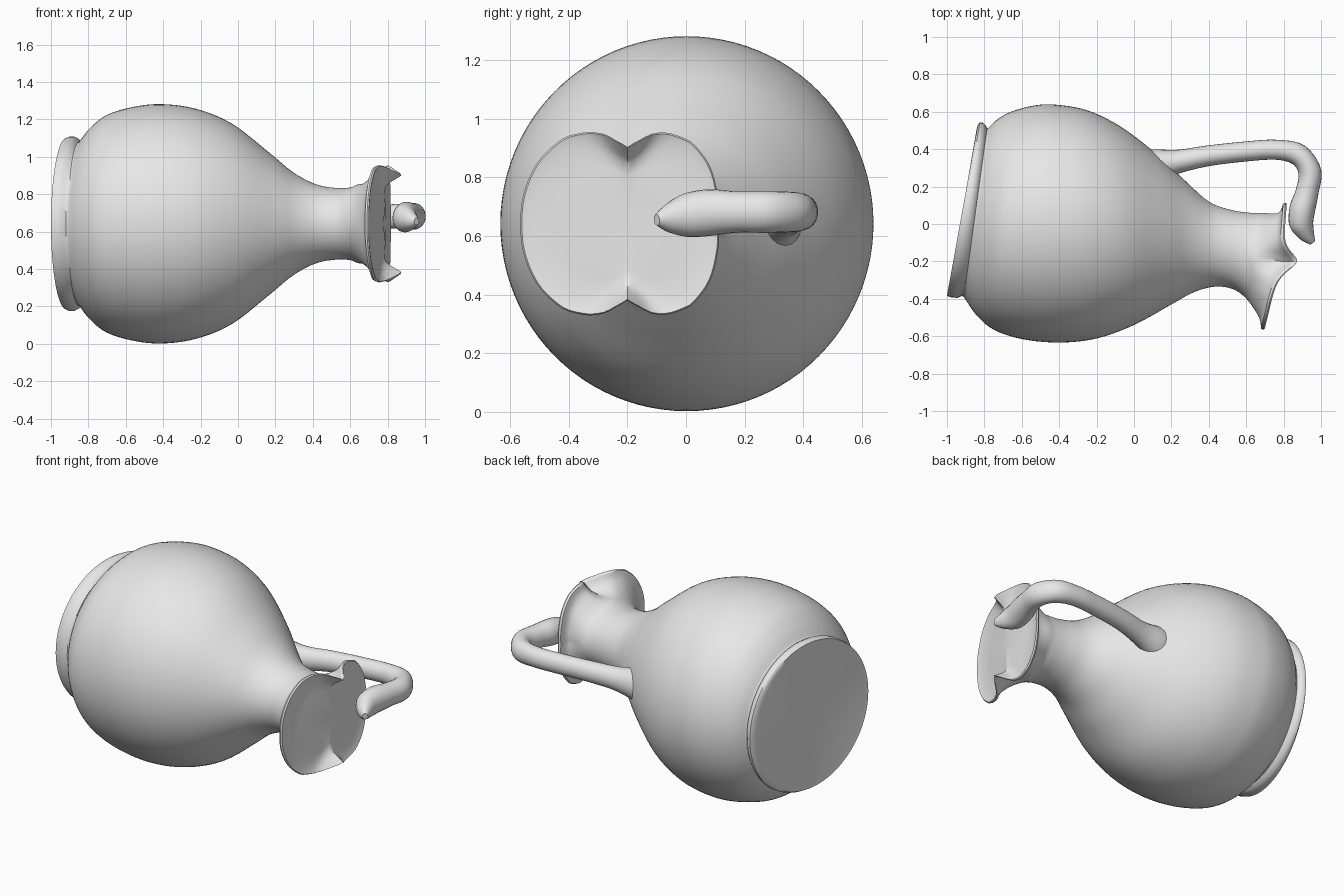
import bpy, bmesh, math
from mathutils import Vector

cube = bpy.data.objects.get("Cube")
if cube:
    bpy.data.objects.remove(cube, do_unlink=True)

N = 96          # points around the jug
ZC = 0.642      # height of the jug's axis

clay = bpy.data.materials.new("grey clay")
clay.diffuse_color = (0.8, 0.8, 0.8, 1)
clay.use_nodes = True
for node in clay.node_tree.nodes:
    if node.type == 'BSDF_PRINCIPLED':
        node.inputs["Base Color"].default_value = (0.8, 0.8, 0.8, 1)
        node.inputs["Roughness"].default_value = 0.8


def lerp_table(table, t):
    for (a, va), (b, vb) in zip(table, table[1:]):
        if t <= b:
            k = max(0, (t - a) / (b - a))
            return va + (vb - va) * k
    return table[-1][1]


def smooth_rings(rings, steps):
    """Catmull-Rom interpolation between successive key rings."""
    out = []
    for i in range(len(rings) - 1):
        r0, r1 = rings[max(i - 1, 0)], rings[i]
        r2, r3 = rings[i + 1], rings[min(i + 2, len(rings) - 1)]
        for s in range(steps):
            t = s / steps
            out.append([0.5 * (2 * b + (c - a) * t + (2 * a - 5 * b + 4 * c - d) * t * t
                               + (3 * b - a - 3 * c + d) * t ** 3)
                        for a, b, c, d in zip(r0, r1, r2, r3)])
    return out + [rings[-1]]


def loft(name, rings):
    """Skin a list of closed rings and close both ends with fans."""
    bm = bmesh.new()
    loops = [[bm.verts.new(p) for p in ring] for ring in rings]
    n = len(rings[0])
    for a, b in zip(loops, loops[1:]):
        for i in range(n):
            j = (i + 1) % n
            bm.faces.new((a[i], a[j], b[j], b[i]))
    for loop in (loops[0], loops[-1]):
        mid = bm.verts.new(sum((v.co for v in loop), Vector()) / n)
        for i in range(n):
            bm.faces.new((loop[i], loop[(i + 1) % n], mid))
    bmesh.ops.recalc_face_normals(bm, faces=bm.faces)
    mesh = bpy.data.meshes.new(name)
    bm.to_mesh(mesh)
    bm.free()
    obj = bpy.data.objects.new(name, mesh)
    bpy.context.collection.objects.link(obj)
    mesh.materials.append(clay)
    bpy.ops.object.select_all(action='DESELECT')
    obj.select_set(True)
    bpy.context.view_layer.objects.active = obj
    bpy.ops.object.shade_smooth_by_angle(angle=math.radians(45))
    return obj


def oval(lx, ly, ux, uy, rz):
    """Tilted ring through a front point and a back point, with a vertical radius."""
    c, h = Vector(((lx + ux) / 2, (ly + uy) / 2, ZC)), Vector(((ux - lx) / 2, (uy - ly) / 2, 0))
    return [c + h * math.cos(a) + Vector((0, 0, rz * math.sin(a)))
            for a in (2 * math.pi * i / N for i in range(N))]


# Trefoil mouth: radius by angle, and rim position along the axis by depth
LOBES = [(0, .31), (20, .325), (36, .345), (52, .355), (66, .34), (74, .322), (82, .288),
         (90, .262), (98, .288), (104, .315), (112, .338), (126, .365), (144, .372),
         (164, .369), (180, .365)]
RIM_X = [(-.565, .69), (-.4, .73), (-.2, .785), (.12, .81)]


def mouth(scale, dx, pinch):
    ring = []
    for i in range(N):
        a = 360 * i / N
        fold = min(a, 360 - a)
        r = lerp_table(LOBES, fold) * scale
        y = -.2 + r * math.cos(math.radians(a))
        x = lerp_table(RIM_X, y) + dx + pinch * math.exp(-((fold - 90) / 13) ** 2)
        ring.append(Vector((x, y, ZC + r * math.sin(math.radians(a)))))
    return ring


# Foot: a thick tilted disc with a rounded edge
foot = [oval(*p) for p in [
    (-.992, -.365, -.842, .505, .44), (-1, -.385, -.835, .53, .458),
    (-.975, -.393, -.825, .543, .466), (-.945, -.395, -.81, .543, .466),
    (-.92, -.385, -.793, .528, .455), (-.91, -.39, -.785, .512, .44)]]

# Belly, shoulder and neck, flaring into the mouth
belly = [oval(*p) for p in [
    (-.9, -.405, -.778, .515, .445), (-.84, -.49, -.73, .56, .515), (-.75, -.565, -.65, .603, .582),
    (-.6, -.615, -.53, .634, .624), (-.4, -.634, -.42, .638, .64), (-.2, -.612, -.25, .608, .615),
    (0, -.54, -.07, .52, .537), (.2, -.43, .12, .375, .385), (.32, -.365, .27, .235, .275),
    (.43, -.335, .4, .12, .212), (.52, -.345, .52, .075, .192), (.58, -.38, .62, .06, .194),
    (.625, -.43, .68, .06, .212)]]
belly += [mouth(.83, -.035, .04), mouth(.985, -.012, .075)]

# Thin rounded lip and the closed mouth face
lip = [mouth(1, 0, .08), mouth(.985, .008, .08), mouth(.95, .004, .07),
       mouth(.86, 0, .035), mouth(.76, -.004, .008), mouth(.6, -.004, 0), mouth(.3, 0, 0)]
loft("jug_body", foot + smooth_rings(belly, 5) + lip)

# Handle: looped tube from the shoulder to the mouth, ending in a small spur
PATH = [(.02, .27, .65, .13), (.12, .315, .655, .095), (.24, .335, .663, .068),
        (.4, .365, .675, .06), (.6, .388, .68, .058), (.76, .397, .682, .058),
        (.88, .37, .682, .064), (.94, .28, .682, .067), (.925, .17, .682, .067),
        (.9, .08, .68, .075), (.895, 0, .67, .07), (.925, -.06, .66, .046),
        (.955, -.1, .655, .018)]
handle = []
for i, (x, y, z, r) in enumerate(PATH):
    a, b = Vector(PATH[max(i - 1, 0)][:3]), Vector(PATH[min(i + 1, len(PATH) - 1)][:3])
    t = (b - a).normalized()
    side = t.cross(Vector((0, 0, 1))).normalized()
    up = side.cross(t)
    handle.append([Vector((x, y, z)) + r * (.92 * math.cos(w) * side + 1.06 * math.sin(w) * up)
                   for w in (2 * math.pi * k / 24 for k in range(24))])
loft("handle", smooth_rings(handle, 5))
